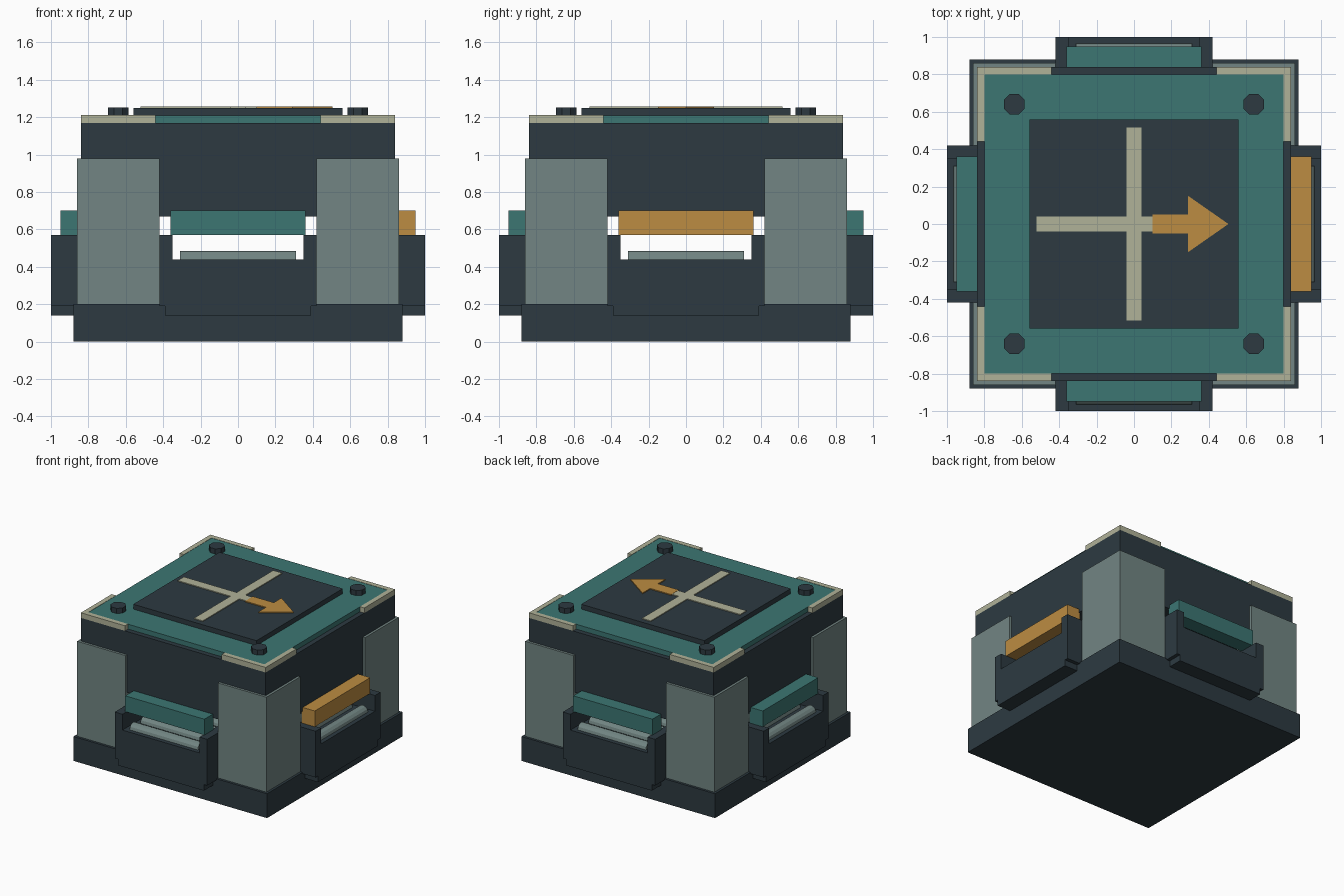
import bpy, bmesh, math
from mathutils import Matrix

if "Cube" in bpy.data.objects:
    bpy.data.objects.remove(bpy.data.objects["Cube"])


def material(name, rgb):
    m = bpy.data.materials.new(name)
    m.diffuse_color = (*rgb, 1)
    m.use_nodes = True
    m.node_tree.nodes["Principled BSDF"].inputs["Base Color"].default_value = m.diffuse_color
    return m


DARK = material("dark_slate", (0.026, 0.042, 0.053))
TEAL = material("teal", (0.045, 0.181, 0.171))
GREY = material("steel_grey", (0.168, 0.235, 0.227))
CREAM = material("cream", (0.434, 0.445, 0.314))
ORANGE = material("orange", (0.503, 0.262, 0.054))


def finish(name, bm, mat, turn=0.0):
    """Turn the part about the vertical axis and link it."""
    bm.transform(Matrix.Rotation(turn, 4, 'Z'))
    bmesh.ops.recalc_face_normals(bm, faces=bm.faces)
    me = bpy.data.meshes.new(name)
    bm.to_mesh(me)
    bm.free()
    me.materials.append(mat)
    ob = bpy.data.objects.new(name, me)
    bpy.context.collection.objects.link(ob)
    return ob


def prism(name, points, z0, z1, mat, turn=0.0):
    """Extrude a plan outline from z0 to z1."""
    bm = bmesh.new()
    face = bm.faces.new([bm.verts.new((x, y, z0)) for x, y in points])
    top = bmesh.ops.extrude_face_region(bm, geom=[face])["geom"]
    bmesh.ops.translate(bm, vec=(0, 0, z1 - z0),
                        verts=[v for v in top if isinstance(v, bmesh.types.BMVert)])
    return finish(name, bm, mat, turn)


def box(name, x0, x1, y0, y1, z0, z1, mat, turn=0.0):
    return prism(name, [(x0, y0), (x1, y0), (x1, y1), (x0, y1)], z0, z1, mat, turn)


def cylinder(name, radius, length, sides, matrix, mat, turn=0.0):
    bm = bmesh.new()
    bmesh.ops.create_cone(bm, cap_ends=True, segments=sides, radius1=radius,
                          radius2=radius, depth=length, matrix=matrix)
    return finish(name, bm, mat, turn)


# Main housing: base, crossing floor, upper body and top plate
box("base", -0.88, 0.88, -0.88, 0.88, 0, 0.20, DARK)
box("crossing_floor", -0.42, 0.42, -0.42, 0.42, 0.20, 0.44, DARK)
box("upper_body", -0.84, 0.84, -0.84, 0.84, 0.67, 1.17, DARK)
box("top_plate", -0.80, 0.80, -0.80, 0.80, 1.17, 1.21, TEAL)

# Four ports, each with a tray, side walls, rollers and a colour bar
bars = [TEAL, ORANGE, TEAL, TEAL]
for i in range(4):
    a = i * math.pi / 2
    box("port_tray", -0.39, 0.39, -1.0, -0.42, 0.14, 0.44, DARK, a)
    for x in (-0.42, 0.35):
        box("port_wall", x, x + 0.07, -1.0, -0.42, 0.19, 0.57, DARK, a)
    box("port_bar", -0.36, 0.36, -0.95, -0.83, 0.57, 0.70, bars[i], a)
    for k in range(4):
        m = Matrix.Translation((0, -0.92 + 0.14 * k, 0.44)) @ Matrix.Rotation(math.pi / 2, 4, 'Y')
        cylinder("port_roller", 0.045, 0.62, 12, m, GREY, a)

    # Corner pillar, edge trim and bolt
    box("corner_pillar", 0.42, 0.86, -0.86, -0.42, 0.20, 0.98, GREY, a)
    prism("corner_trim", [(0.44, -0.84), (0.84, -0.84), (0.84, -0.44),
                          (0.80, -0.44), (0.80, -0.80), (0.44, -0.80)],
          1.17, 1.212, CREAM, a)
    m = Matrix.Translation((0.64, -0.64, 1.23)) @ Matrix.Rotation(math.pi / 8, 4, 'Z')
    cylinder("bolt", 0.06, 0.044, 8, m, DARK, a)

# Raised sign panel with a cross and a direction arrow
box("sign_panel", -0.56, 0.56, -0.56, 0.56, 1.21, 1.25, DARK)
c = 0.04
prism("sign_cross", [(-0.52, -c), (-c, -c), (-c, -0.515), (c, -0.515), (c, -c), (0.10, -c),
                     (0.10, c), (c, c), (c, 0.515), (-c, 0.515), (-c, c), (-0.52, c)],
      1.25, 1.257, CREAM)
prism("sign_arrow", [(0.10, -0.05), (0.29, -0.05), (0.29, -0.15), (0.505, 0),
                     (0.29, 0.15), (0.29, 0.05), (0.10, 0.05)],
      1.25, 1.258, ORANGE)
